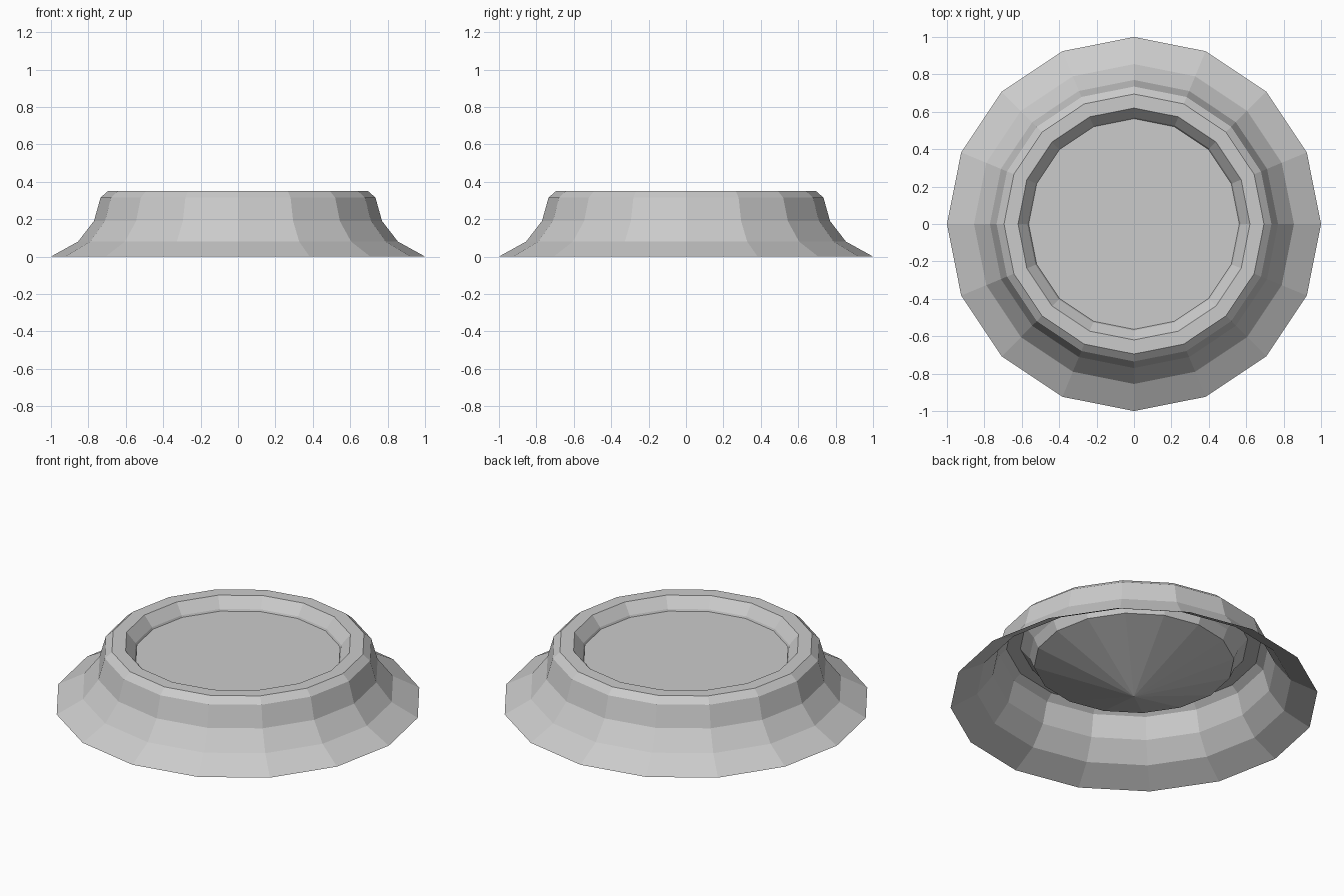
import bpy, bmesh
from math import sin, cos, tau

if "Cube" in bpy.data.objects:
    bpy.data.objects.remove(bpy.data.objects["Cube"])

SIDES = 16


def lathe(name, profile):
    """Revolve (radius, z) points about z; radius 0 closes in a fan."""
    bm = bmesh.new()
    rings = []
    for r, z in profile:
        if r == 0:
            rings.append([bm.verts.new((0, 0, z))] * SIDES)
        else:
            rings.append([bm.verts.new((r * cos(tau * i / SIDES), r * sin(tau * i / SIDES), z))
                          for i in range(SIDES)])
    for a, b in zip(rings, rings[1:]):
        for i in range(SIDES):
            j = (i + 1) % SIDES
            bm.faces.new(list(dict.fromkeys((a[i], a[j], b[j], b[i]))))
    mesh = bpy.data.meshes.new(name)
    bm.to_mesh(mesh)
    bm.free()
    obj = bpy.data.objects.new(name, mesh)
    bpy.context.collection.objects.link(obj)
    return obj


# Flared outer skirt, flat rim and conical bowl, open underneath
lathe("basin", [(1, 0), (0.855, 0.08), (0.77, 0.19), (0.735, 0.315), (0.695, 0.35),
                (0.62, 0.35), (0.57, 0.29), (0.545, 0.23), (0, 0.02)])

# Flat surface filling the bowl
bpy.ops.mesh.primitive_circle_add(vertices=SIDES, radius=0.563, fill_type='NGON',
                                  location=(0, 0, 0.28))
bpy.context.object.name = "water_surface"
